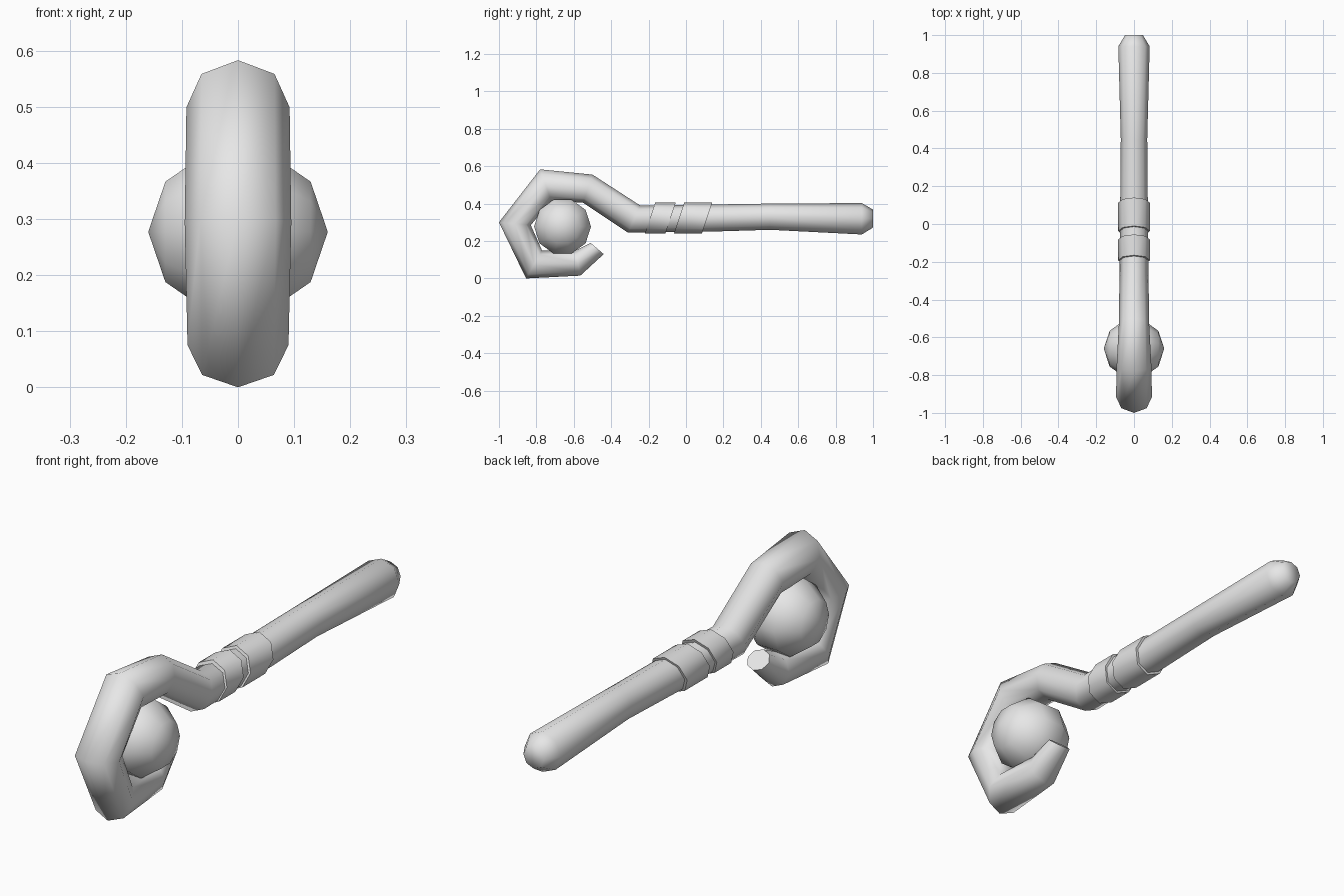
import bpy, bmesh, math
from mathutils import Vector, Matrix

cube = bpy.data.objects.get("Cube")
if cube:
    bpy.data.objects.remove(cube, do_unlink=True)

grey = bpy.data.materials.new("plain grey")
grey.use_nodes = True
grey.diffuse_color = (0.8, 0.8, 0.8, 1)
grey.node_tree.nodes["Principled BSDF"].inputs["Base Color"].default_value = (0.8, 0.8, 0.8, 1)


def finish(name, bm):
    bmesh.ops.recalc_face_normals(bm, faces=bm.faces)
    mesh = bpy.data.meshes.new(name)
    bm.to_mesh(mesh)
    bm.free()
    mesh.materials.append(grey)
    obj = bpy.data.objects.new(name, mesh)
    bpy.context.collection.objects.link(obj)
    bpy.ops.object.select_all(action="DESELECT")
    obj.select_set(True)
    bpy.context.view_layer.objects.active = obj
    bpy.ops.object.shade_smooth_by_angle(angle=math.radians(65))
    return obj


def loft(name, sections, sides=8):
    """Tube through rings given as outer (y, z), inner (y, z), half width."""
    bm = bmesh.new()
    rings = []
    for outer, inner, width in sections:
        a, b = Vector((0, *outer)), Vector((0, *inner))
        mid, half = (a + b) / 2, (a - b) / 2
        ring = []
        for i in range(sides):
            t = math.tau * i / sides
            ring.append(bm.verts.new(mid + half * math.cos(t) + Vector((width * math.sin(t), 0, 0))))
        rings.append(ring)
    for r, s in zip(rings, rings[1:]):
        for i in range(sides):
            j = (i + 1) % sides
            bm.faces.new((r[i], r[j], s[j], s[i]))
    bm.faces.new(rings[0])
    bm.faces.new(rings[-1])
    return finish(name, bm)


# Staff: hook tip, around the curl, then along the handle to the rounded end
loft("hooked_staff", [
    ((-0.44, 0.13), (-0.51, 0.19), 0.048),
    ((-0.565, 0.015), (-0.59, 0.15), 0.07),
    ((-0.855, 0.0), (-0.77, 0.15), 0.09),
    ((-1.0, 0.30), (-0.83, 0.285), 0.095),
    ((-0.78, 0.583), (-0.72, 0.415), 0.092),
    ((-0.50, 0.555), (-0.55, 0.405), 0.08),
    ((-0.245, 0.39), (-0.31, 0.245), 0.077),
    ((0.12, 0.395), (0.12, 0.25), 0.073),
    ((0.45, 0.40), (0.45, 0.26), 0.07),
    ((0.94, 0.403), (0.94, 0.235), 0.083),
    ((1.0, 0.368), (1.0, 0.272), 0.047),
])

# Slanted grip bands
for name, back, front in (("front_grip_band", -0.055, -0.165),
                          ("rear_grip_band", 0.14, -0.01)):
    loft(name, [((y, 0.405), (y - 0.055, 0.24), 0.084) for y in (front, back)])

# Orb held in the hook, poles pointing sideways
bm = bmesh.new()
bmesh.ops.create_uvsphere(
    bm, u_segments=10, v_segments=5, radius=0.16,
    matrix=Matrix.Translation((0, -0.66, 0.277)) @ Matrix.Rotation(math.pi / 2, 4, "Y"))
finish("orb", bm)
